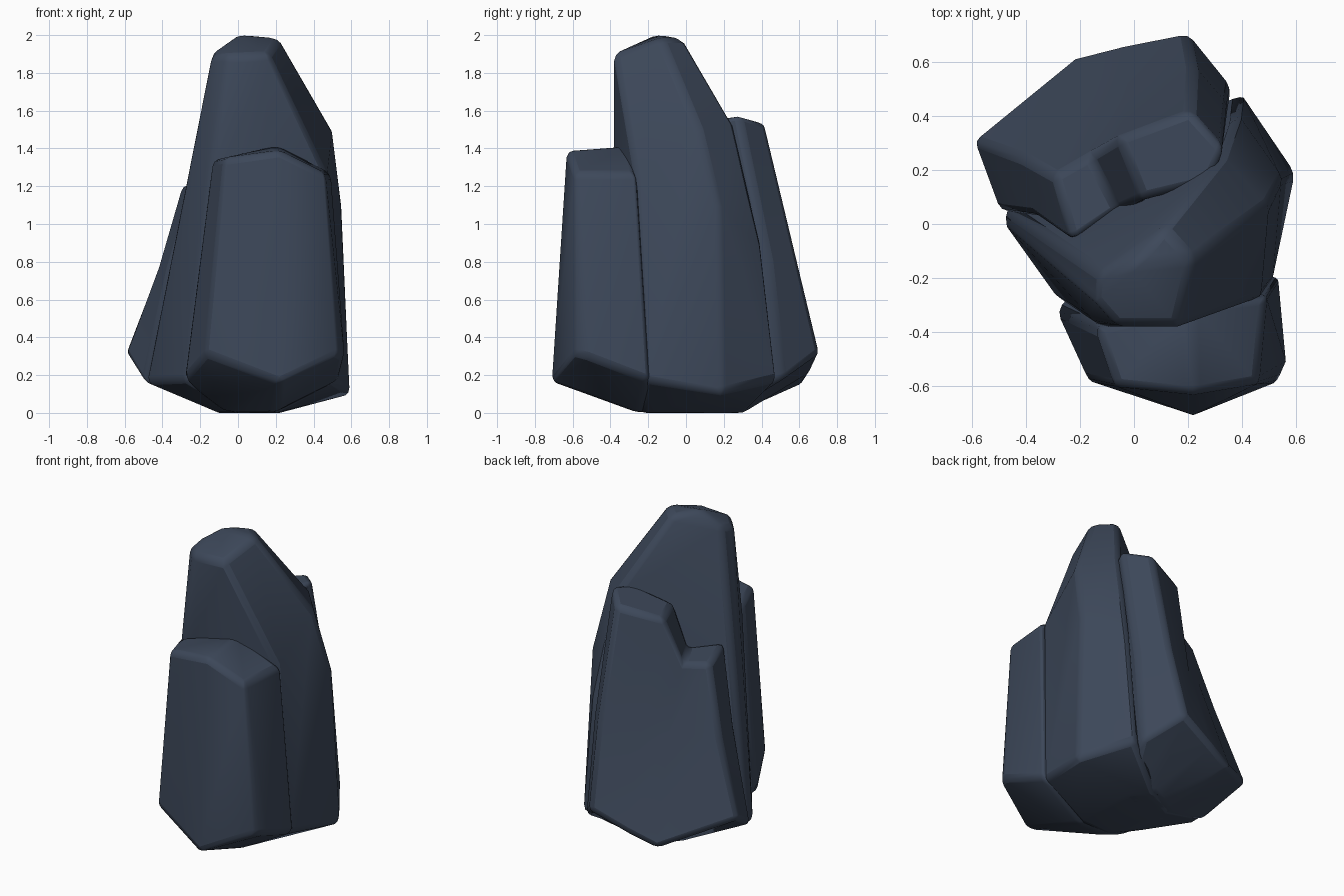
import bpy, bmesh, math

slate = bpy.data.materials.new("dark slate")
slate.diffuse_color = (0.046, 0.064, 0.101, 1)


def finish(name, bm, bevel=0.03):
    """Turn the bmesh into a stone with softened edges."""
    bmesh.ops.recalc_face_normals(bm, faces=bm.faces[:])
    me = bpy.data.meshes.new(name)
    bm.to_mesh(me)
    bm.free()
    me.materials.append(slate)
    ob = bpy.data.objects.new(name, me)
    bpy.context.collection.objects.link(ob)
    mod = ob.modifiers.new("soft edges", 'BEVEL')
    mod.width = bevel
    mod.segments = 2
    mod.limit_method = 'ANGLE'
    mod.angle_limit = math.radians(25)
    bpy.context.view_layer.objects.active = ob
    ob.select_set(True)
    bpy.ops.object.shade_smooth_by_angle(angle=math.radians(45))
    ob.select_set(False)


def rock(name, points):
    """Convex faceted stone."""
    bm = bmesh.new()
    for p in points:
        bm.verts.new(p)
    res = bmesh.ops.convex_hull(bm, input=bm.verts[:])
    junk = {g for g in res["geom_interior"] + res["geom_unused"]
            if isinstance(g, bmesh.types.BMVert)}
    bmesh.ops.delete(bm, geom=list(junk), context='VERTS')
    bmesh.ops.dissolve_limit(bm, angle_limit=math.radians(5),
                             verts=bm.verts[:], edges=bm.edges[:])
    finish(name, bm)


# tall central spire
rock("central_spire", [
    (-0.1, -0.1, 0), (0.0, -0.24, 0), (0.2, -0.24, 0), (0.22, 0.2, 0), (0.1, 0.31, 0), (-0.1, 0.2, 0),
    (-0.48, 0.0, 0.16), (-0.48, 0.06, 0.16), (-0.28, -0.28, 0.17), (0.51, -0.22, 0.17),
    (0.597, 0.19, 0.1), (0.40, 0.48, 0.17),
    (0.555, 0.17, 1.1), (0.39, 0.40, 0.87),
    (0.5, 0.07, 1.5), (0.33, 0.25, 1.53), (0.47, -0.27, 1.25),
    (-0.26, -0.08, 1.23), (-0.16, -0.36, 1.25), (-0.1, -0.38, 1.25), (0.15, -0.38, 1.35),
    (-0.14, -0.29, 1.88), (-0.06, -0.38, 1.89), (0.16, -0.38, 1.9), (-0.13, -0.18, 1.91),
    (0.0, -0.15, 2.005), (0.22, -0.13, 1.985), (0.11, -0.01, 1.98)])

# front slab
rock("front_slab", [
    (-0.29, -0.32, 0.17), (-0.17, -0.58, 0.31), (0.22, -0.71, 0.16),
    (0.53, -0.585, 0.31), (0.565, -0.51, 0.29), (0.535, -0.2, 0.17),
    (-0.08, -0.2, 0.01), (0.0, -0.25, 0), (0.2, -0.25, 0), (0.2, -0.1, 0.05), (-0.1, -0.1, 0.05),
    (-0.14, -0.39, 1.335), (-0.07, -0.6, 1.35), (0.22, -0.63, 1.39),
    (0.46, -0.59, 1.27), (0.49, -0.27, 1.27), (0.21, -0.3, 1.415)])

# rear slab: columns of four points, foot to top, running round the stone
columns = [
    [(0.1, 0.31, 0), (0.2, 0.71, 0.32), (0.22, 0.59, 0.83), (0.21, 0.42, 1.535)],
    [(0.03, 0.27, 0), (-0.04, 0.665, 0.22), (-0.02, 0.48, 0.8), (-0.06, 0.32, 1.485)],
    [(-0.04, 0.23, 0), (-0.22, 0.62, 0.15), (-0.16, 0.405, 0.8), (-0.16, 0.26, 1.2)],
    [(-0.1, 0.2, 0), (-0.60, 0.31, 0.32), (-0.425, 0.25, 0.77), (-0.3, 0.18, 1.2)],
    [(-0.1, 0.05, 0), (-0.5, 0.05, 0.16), (-0.37, 0.03, 0.77), (-0.23, -0.07, 1.235)],
    [(-0.02, 0.05, 0), (0.0, 0.02, 0.16), (0.0, 0.03, 0.77), (-0.05, 0.05, 1.2)],
    [(0.1, 0.05, 0), (0.12, 0.1, 0.16), (0.1, 0.1, 0.77), (0.03, 0.09, 1.48)],
    [(0.2, 0.12, 0), (0.3, 0.2, 0.16), (0.3, 0.2, 0.77), (0.28, 0.15, 1.56)],
    [(0.22, 0.2, 0), (0.36, 0.51, 0.17), (0.35, 0.44, 0.8), (0.335, 0.28, 1.58)],
]
bm = bmesh.new()
cols = [[bm.verts.new(p) for p in c] for c in columns]
for a, b in zip(cols, cols[1:] + cols[:1]):
    for k in range(3):
        bm.faces.new((a[k], b[k], b[k + 1], a[k + 1]))
bm.faces.new([c[0] for c in cols])
for ids in ((0, 1, 6, 7, 8), (1, 2, 5, 6), (2, 3, 4, 5)):   # crest, step, shoulder
    bm.faces.new([cols[i][3] for i in ids])
finish("rear_slab", bm)
